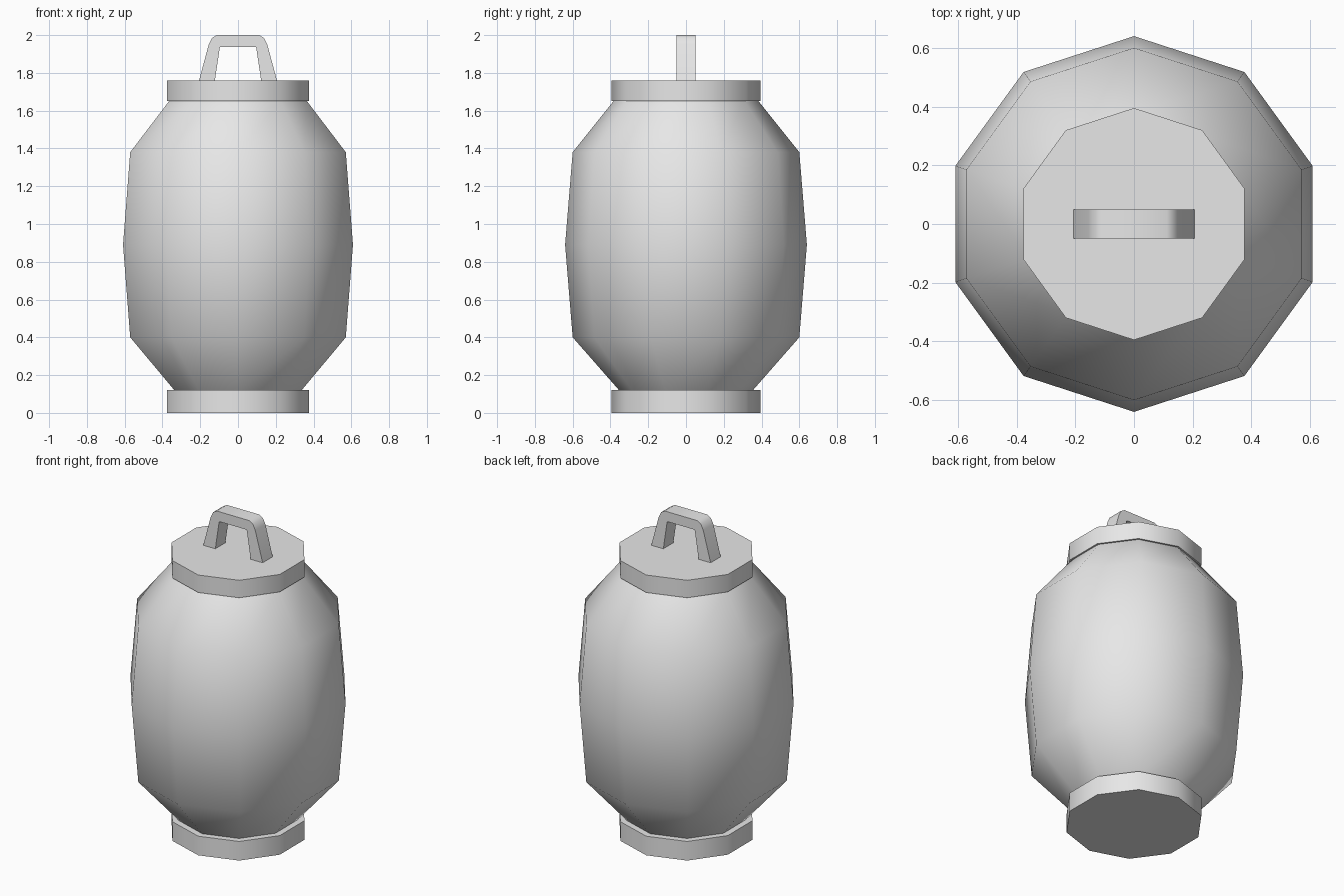
import bpy, bmesh, math

cube = bpy.data.objects.get("Cube")
if cube:
    bpy.data.objects.remove(cube, do_unlink=True)

SIDES = 10

grey = bpy.data.materials.new("light_grey")
grey.use_nodes = True
grey.diffuse_color = (0.8, 0.8, 0.8, 1)
grey.node_tree.nodes["Principled BSDF"].inputs["Base Color"].default_value = (0.8, 0.8, 0.8, 1)


def finish(name, bm):
    """Turn a bmesh into a shaded, coloured object."""
    bmesh.ops.recalc_face_normals(bm, faces=bm.faces[:])
    mesh = bpy.data.meshes.new(name)
    bm.to_mesh(mesh)
    bm.free()
    mesh.materials.append(grey)
    obj = bpy.data.objects.new(name, mesh)
    bpy.context.collection.objects.link(obj)
    bpy.ops.object.select_all(action="DESELECT")
    obj.select_set(True)
    bpy.context.view_layer.objects.active = obj
    bpy.ops.object.shade_smooth_by_angle(angle=math.radians(40))
    return obj


def lathe(name, profile):
    """Closed ten-sided solid from (radius, height) pairs, corners on the y axis."""
    bm = bmesh.new()
    rings = []
    for r, z in profile:
        angles = [math.pi / 2 + math.tau * i / SIDES for i in range(SIDES)]
        rings.append([bm.verts.new((r * math.cos(a), r * math.sin(a), z)) for a in angles])
    for low, high in zip(rings, rings[1:]):
        for i in range(SIDES):
            j = (i + 1) % SIDES
            bm.faces.new((low[i], low[j], high[j], high[i]))
    bm.faces.new(rings[0])
    bm.faces.new(rings[-1])
    return finish(name, bm)


# Barrel body between two discs
lathe("body", [(0.35, 0.115), (0.60, 0.40), (0.64, 0.89), (0.60, 1.38), (0.38, 1.655)])
lathe("base_disc", [(0.395, 0), (0.395, 0.12)])
lathe("lid_disc", [(0.395, 1.65), (0.395, 1.76)])

# Arched handle: outer and inner outlines of the left half, mirrored, then extruded
outer = [(-0.207, 1.757), (-0.155, 1.95), (-0.138, 1.985), (-0.112, 2.0)]
inner = [(-0.123, 1.757), (-0.097, 1.93), (-0.095, 1.936), (-0.09, 1.938)]
outer += [(-x, z) for x, z in reversed(outer)]
inner += [(-x, z) for x, z in reversed(inner)]

bm = bmesh.new()
loops = [[bm.verts.new((x, -0.05, z)) for x, z in line] for line in (outer, inner)]
for i in range(len(outer) - 1):
    bm.faces.new((loops[0][i], loops[0][i + 1], loops[1][i + 1], loops[1][i]))
side = bmesh.ops.extrude_face_region(bm, geom=bm.faces[:])
moved = [g for g in side["geom"] if isinstance(g, bmesh.types.BMVert)]
bmesh.ops.translate(bm, verts=moved, vec=(0, 0.1, 0))
finish("handle", bm)
